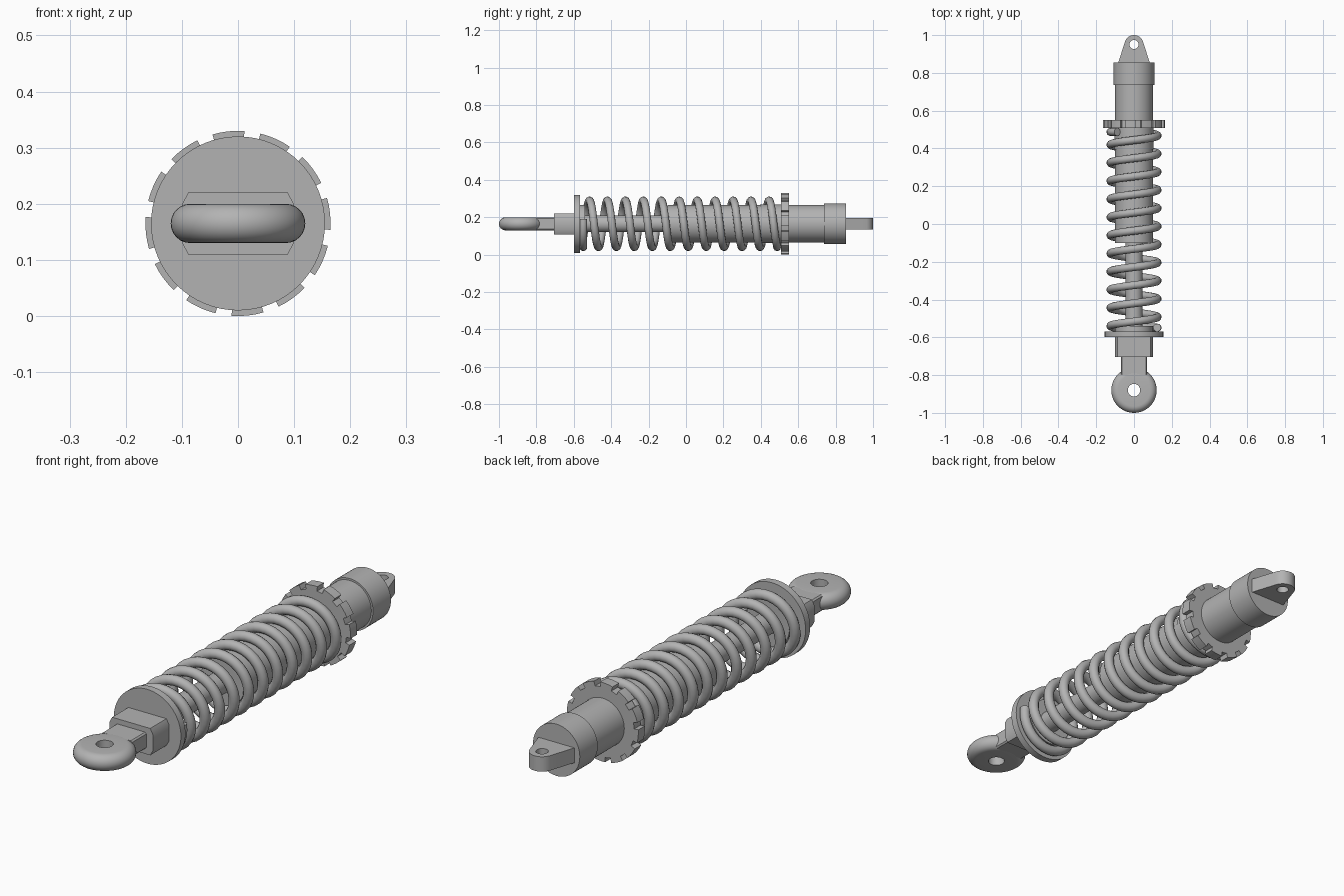
import bpy, bmesh, math
from mathutils import Vector

cube = bpy.data.objects.get("Cube")
if cube:
    bpy.data.objects.remove(cube)

AXIS = 0.165  # height of the damper's centre line

metal = bpy.data.materials.new("grey metal")
metal.use_nodes = True
GREY = (0.45, 0.45, 0.45, 1)
metal.diffuse_color = GREY
metal.node_tree.nodes["Principled BSDF"].inputs["Base Color"].default_value = GREY


def finish(obj, angle=35):
    """Give the part its material and smooth shading with sharp edges."""
    obj.data.materials.append(metal)
    bpy.ops.object.select_all(action='DESELECT')
    bpy.context.view_layer.objects.active = obj
    obj.select_set(True)
    bpy.ops.object.shade_smooth_by_angle(angle=math.radians(angle))
    return obj


def add_mesh(name, bm):
    bmesh.ops.recalc_face_normals(bm, faces=bm.faces)
    mesh = bpy.data.meshes.new(name)
    bm.to_mesh(mesh)
    bm.free()
    obj = bpy.data.objects.new(name, mesh)
    bpy.context.collection.objects.link(obj)
    return finish(obj)


def prism(name, outline, y0, y1):
    """Extrude an (x, z) outline about the centre line from y0 to y1."""
    bm = bmesh.new()
    face = bm.faces.new([bm.verts.new((x, y0, AXIS + z)) for x, z in outline])
    ext = bmesh.ops.extrude_face_region(bm, geom=[face])
    moved = [v for v in ext["geom"] if isinstance(v, bmesh.types.BMVert)]
    bmesh.ops.translate(bm, verts=moved, vec=(0, y1 - y0, 0))
    return add_mesh(name, bm)


def circle(r, n=64):
    return [(r * math.cos(math.tau * i / n), r * math.sin(math.tau * i / n))
            for i in range(n)]


def bridge_loops(bm, loops):
    """Join a closed cycle of equal vertex loops with quads."""
    n = len(loops[0])
    for a, b in zip(loops, loops[1:] + loops[:1]):
        for i in range(n):
            j = (i + 1) % n
            bm.faces.new((a[i], a[j], b[j], b[i]))


# Round parts along the centre line: name, radius, start, end
for name, r, y0, y1 in [
    ("spring_seat", 0.155, -0.598, -0.568),
    ("seat_sleeve", 0.1, -0.57, -0.54),
    ("piston_rod", 0.045, -0.58, -0.08),
    ("damper_body", 0.1, -0.1, 0.75),
    ("preload_collar", 0.103, 0.395, 0.515),
    ("end_cap", 0.108, 0.737, 0.855),
]:
    prism(name, circle(r), y0, y1)

# Notched adjuster ring with twelve teeth
gear = []
for k in range(12):
    middle = 30 * k + 6
    for r, offsets in ((0.165, (-10, -5, 0, 5, 10)), (0.146, (10, 15, 20))):
        for off in offsets:
            a = math.radians(middle + off)
            gear.append((r * math.cos(a), r * math.sin(a)))
prism("adjuster_ring", gear, 0.507, 0.55)

# Chamfered block under the spring seat, and the neck to the lower eye
def chamfered(w, h, cx, cz):
    return [(w, h - cz), (w - cx, h), (cx - w, h), (-w, h - cz),
            (-w, cz - h), (cx - w, -h), (w - cx, -h), (w, cz - h)]

prism("lower_block", chamfered(0.1, 0.056, 0.012, 0.022), -0.705, -0.59)
prism("lower_neck", chamfered(0.07, 0.0345, 0.006, 0.006), -0.8, -0.7)

# Lower eye: flat disc with a fully rounded rim and a bolt hole
HALF = 0.035
profile = [(0.033, -HALF)]
for i in range(13):
    a = math.radians(-90 + 15 * i)
    profile.append((0.085 + HALF * math.cos(a), HALF * math.sin(a)))
profile.append((0.033, HALF))
bm = bmesh.new()
bridge_loops(bm, [[bm.verts.new((x, y - 0.88, AXIS + z)) for x, y in circle(r, 48)]
                  for r, z in profile])
add_mesh("lower_eye", bm)

# Upper eye: tapered lug with rounded tip and a bolt hole
centre = Vector((0, 0.95))
arc = [Vector((math.cos(a), math.sin(a))) * 0.05
       for a in (math.radians(18 + 9 * i) for i in range(17))]
right, left = Vector((0.085, -0.1)), Vector((-0.085, -0.1))
outline = arc + [arc[-1].lerp(left, t / 4) for t in range(1, 4)]
outline += [left.lerp(right, t / 8) for t in range(9)]
outline += [right.lerp(arc[0], t / 4) for t in range(1, 4)]
hole = [p.normalized() * 0.024 for p in outline]
bm = bmesh.new()
bridge_loops(bm, [[bm.verts.new((p.x, centre.y + p.y, AXIS + z)) for p in loop]
                  for loop, z in ((hole, -0.031), (outline, -0.031),
                                  (outline, 0.031), (hole, 0.031))])
add_mesh("upper_eye", bm)

# Coil spring with flattened end turns
PITCH, STEPS, COIL, WIRE = 0.096, 32, 0.125, 0.021
curve = bpy.data.curves.new("coil_spring", 'CURVE')
curve.dimensions = '3D'
curve.bevel_depth = WIRE
curve.bevel_resolution = 4
curve.use_fill_caps = True
spline = curve.splines.new('POLY')
first, last = int(-0.8 * STEPS), int(10.9 * STEPS)
spline.points.add(last - first)
for point, i in zip(spline.points, range(first, last + 1)):
    turn = i / STEPS
    a = math.tau * turn
    y = min(max(-0.516 + PITCH * turn, -0.549), 0.487)
    point.co = (COIL * math.sin(a), y, AXIS + COIL * math.cos(a), 1)
spring = bpy.data.objects.new("coil_spring", curve)
bpy.context.collection.objects.link(spring)
bpy.ops.object.select_all(action='DESELECT')
bpy.context.view_layer.objects.active = spring
spring.select_set(True)
bpy.ops.object.convert(target='MESH')
finish(bpy.context.view_layer.objects.active, 60)
